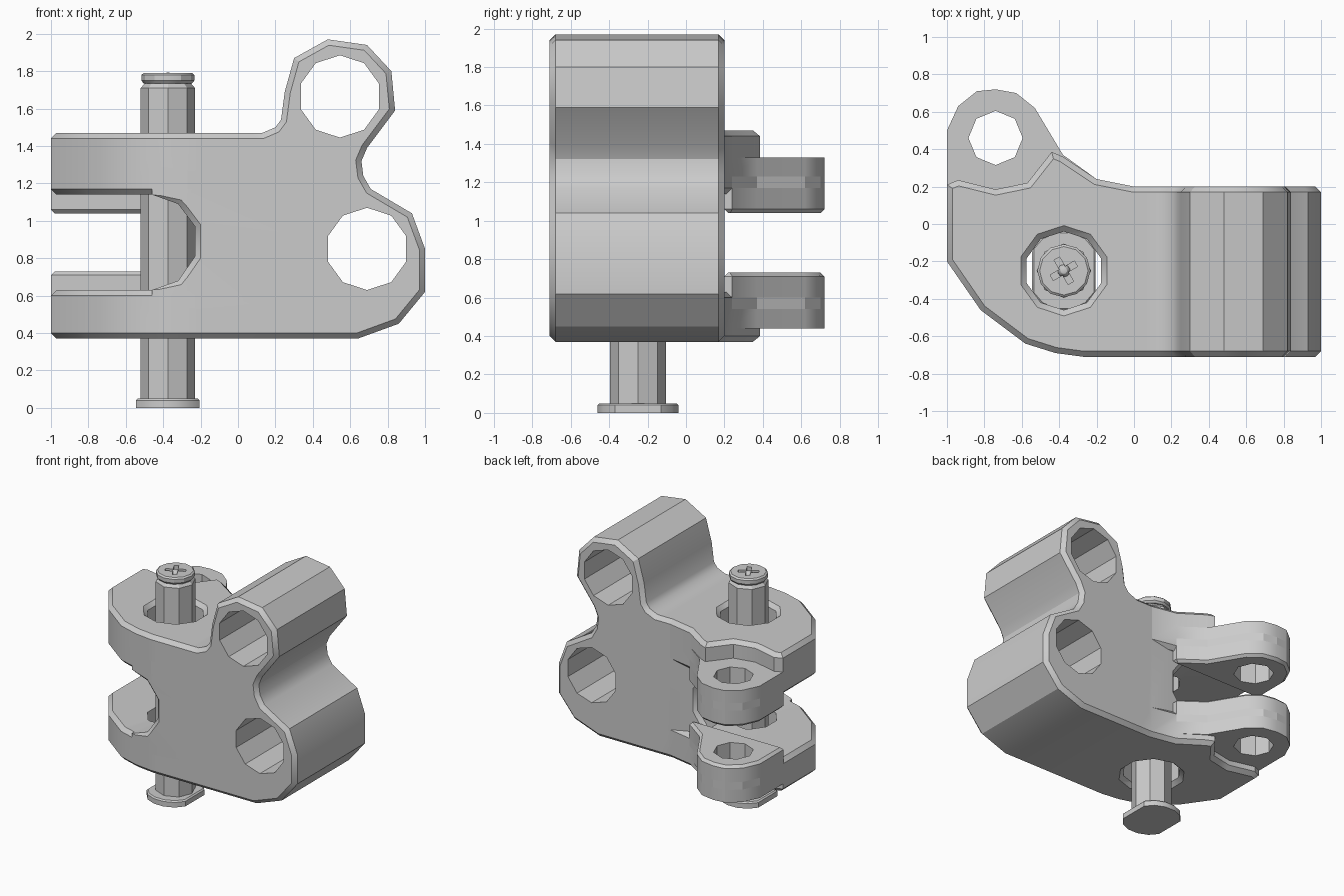
import bpy, bmesh, math
from mathutils import Vector

cube = bpy.data.objects.get("Cube")
if cube:
    bpy.data.objects.remove(cube, do_unlink=True)

grey = bpy.data.materials.new("plain grey")
grey.use_nodes = True
grey.diffuse_color = (0.6, 0.6, 0.6, 1)
grey.node_tree.nodes["Principled BSDF"].inputs["Base Color"].default_value = (0.6, 0.6, 0.6, 1)


def inset(points, d):
    """Mitred inward offset of a counter-clockwise outline."""
    pts = [Vector(p) for p in points]
    out = []
    for i, p in enumerate(pts):
        a = (p - pts[i - 1]).normalized()
        b = (pts[(i + 1) % len(pts)] - p).normalized()
        n1, n2 = Vector((-a.y, a.x)), Vector((-b.y, b.x))
        out.append(p + (n1 + n2) * d / (1 + n1.dot(n2)))
    return out


def prism(name, points, levels, axis="z"):
    """Loft an outline through (position, inset) levels along an axis."""
    bm = bmesh.new()
    rings = []
    for w, d in levels:
        ring = inset(points, d)
        rings.append([bm.verts.new((p.x, p.y, w) if axis == "z" else (p.x, w, p.y)) for p in ring])
    n = len(points)
    for low, high in zip(rings, rings[1:]):
        for i in range(n):
            j = (i + 1) % n
            bm.faces.new((low[i], low[j], high[j], high[i]))
    bm.faces.new(rings[0])
    bm.faces.new(rings[-1])
    bmesh.ops.recalc_face_normals(bm, faces=bm.faces)
    mesh = bpy.data.meshes.new(name)
    bm.to_mesh(mesh)
    bm.free()
    mesh.materials.append(grey)
    obj = bpy.data.objects.new(name, mesh)
    bpy.context.collection.objects.link(obj)
    return obj


def ring(x, y, r, n, turn=90):
    angles = [math.radians(turn) + math.tau * i / n for i in range(n)]
    return [(x + r * math.cos(a), y + r * math.sin(a)) for a in angles]


def select(obj):
    bpy.ops.object.select_all(action="DESELECT")
    obj.select_set(True)
    bpy.context.view_layer.objects.active = obj


def combine(obj, tool, operation):
    mod = obj.modifiers.new("join", "BOOLEAN")
    mod.operation, mod.object, mod.solver = operation, tool, "EXACT"
    select(obj)
    bpy.ops.object.modifier_apply(modifier=mod.name)
    bpy.data.objects.remove(tool, do_unlink=True)


def smooth(obj):
    select(obj)
    bpy.ops.object.shade_smooth_by_angle(angle=math.radians(30))


C = 0.03  # chamfer width

# Two-lobed block with the rounded end of the slot
lobes = [(-0.25, 0.37), (0.64, 0.37), (0.86, 0.45), (1, 0.62), (1, 0.85), (0.93, 1.04),
         (0.71, 1.17), (0.67, 1.24), (0.66, 1.32), (0.69, 1.39), (0.84, 1.59), (0.82, 1.8),
         (0.69, 1.94), (0.48, 1.97), (0.3, 1.87), (0.25, 1.69), (0.23, 1.54), (0.2, 1.5),
         (0.13, 1.47), (-0.25, 1.47), (-0.25, 1.3), (-0.46, 1.3), (-0.46, 1.14),
         (-0.32, 1.09), (-0.23, 0.97), (-0.23, 0.81), (-0.32, 0.68), (-0.46, 0.63),
         (-0.46, 0.5), (-0.25, 0.5)]
body = prism("bracket_body", lobes, [(-0.71, C), (-0.68, 0), (0.17, 0), (0.2, C)], "y")

# Plan outline of the arms: rounded front, notched back
front = [(-1, -0.2), (-0.82, -0.46), (-0.58, -0.64), (-0.42, -0.69), (-0.27, -0.71)]
back = [(0, 0.2), (-0.2, 0.24), (-0.38, 0.36), (-0.44, 0.385), (-0.57, 0.22),
        (-0.74, 0.185), (-0.94, 0.235), (-1, 0.21)]
trim = prism("trim", front + [(1.2, -0.71), (1.2, 0.2)] + back, [(0, 0), (2.2, 0)])
combine(body, trim, "INTERSECT")
for low, high in ((0.37, 0.63), (1.14, 1.47)):
    arm = prism("arm", front + [(0.1, -0.71), (0.1, 0.2)] + back,
                [(low, C), (low + C, 0), (high - C, 0), (high, C)])
    combine(body, arm, "UNION")

# Rear lugs, each with a root buried in its arm
tip = [(-0.2, 0.24), (-0.38, 0.37), (-0.53, 0.62), (-0.63, 0.7), (-0.74, 0.72),
       (-0.84, 0.71), (-0.94, 0.63), (-1, 0.5)]
root_plan = [(-1, 0.1), (-0.2, 0.1)] + tip
lug_plan = [(-1, 0.2), (-0.2, 0.2)] + tip
for outer, inner, side in ((0.44, 0.73, 1), (1.33, 1.04, -1)):
    combine(body, prism("root", root_plan, [(outer, 0), (outer + side * 0.16, 0)]), "UNION")
    combine(body, prism("lug", lug_plan, [(outer + side * 0.1, 0), (inner - side * 0.02, 0),
                                          (inner, 0.02)]), "UNION")

# Bores
PX, PY = -0.375, -0.25
for x, z in ((0.545, 1.665), (0.69, 0.85)):
    combine(body, prism("bore", ring(x, z, 0.22, 10), [(-1, 0), (1, 0)], "y"), "DIFFERENCE")
combine(body, prism("lug_bore", ring(-0.74, 0.46, 0.145, 8), [(0, 0), (2, 0)]), "DIFFERENCE")
combine(body, prism("pin_bore", ring(PX, PY, 0.21, 10),
                    [(0.36, -0.04), (0.4, 0), (1.44, 0), (1.48, -0.04)]), "DIFFERENCE")
smooth(body)

# Pin shaft with a tapered neck
shaft = prism("pin_shaft", ring(PX, PY, 0.145, 8),
              [(0.04, 0), (1.71, 0), (1.735, 0.02), (1.75, 0.02)])

# Bottom flange with two flats
disc = [(min(max(x, PX - 0.17), PX + 0.17), y) for x, y in ring(PX, PY, 0.215, 16, 11.25)]
flange = prism("pin_flange", disc, [(0, 0), (0.04, 0), (0.05, 0.01)])

# Head with a cross recess and a small centre stud
head = prism("pin_head", ring(PX, PY, 0.142, 12), [(1.735, 0.012), (1.75, 0), (1.78, 0), (1.79, 0.012)])
for turn in (30, 120):
    a = math.radians(turn)
    u, v = Vector((math.cos(a), math.sin(a))) * 0.075, Vector((-math.sin(a), math.cos(a))) * 0.017
    c = Vector((PX, PY))
    combine(head, prism("slot", [c - u - v, c + u - v, c + u + v, c - u + v],
                        [(1.76, 0), (1.9, 0)]), "DIFFERENCE")
bpy.ops.mesh.primitive_uv_sphere_add(segments=10, ring_count=6, radius=0.034, location=(PX, PY, 1.76))
stud = bpy.context.object
stud.name = "pin_stud"
stud.data.materials.append(grey)
for obj in (shaft, flange, head, stud):
    smooth(obj)
